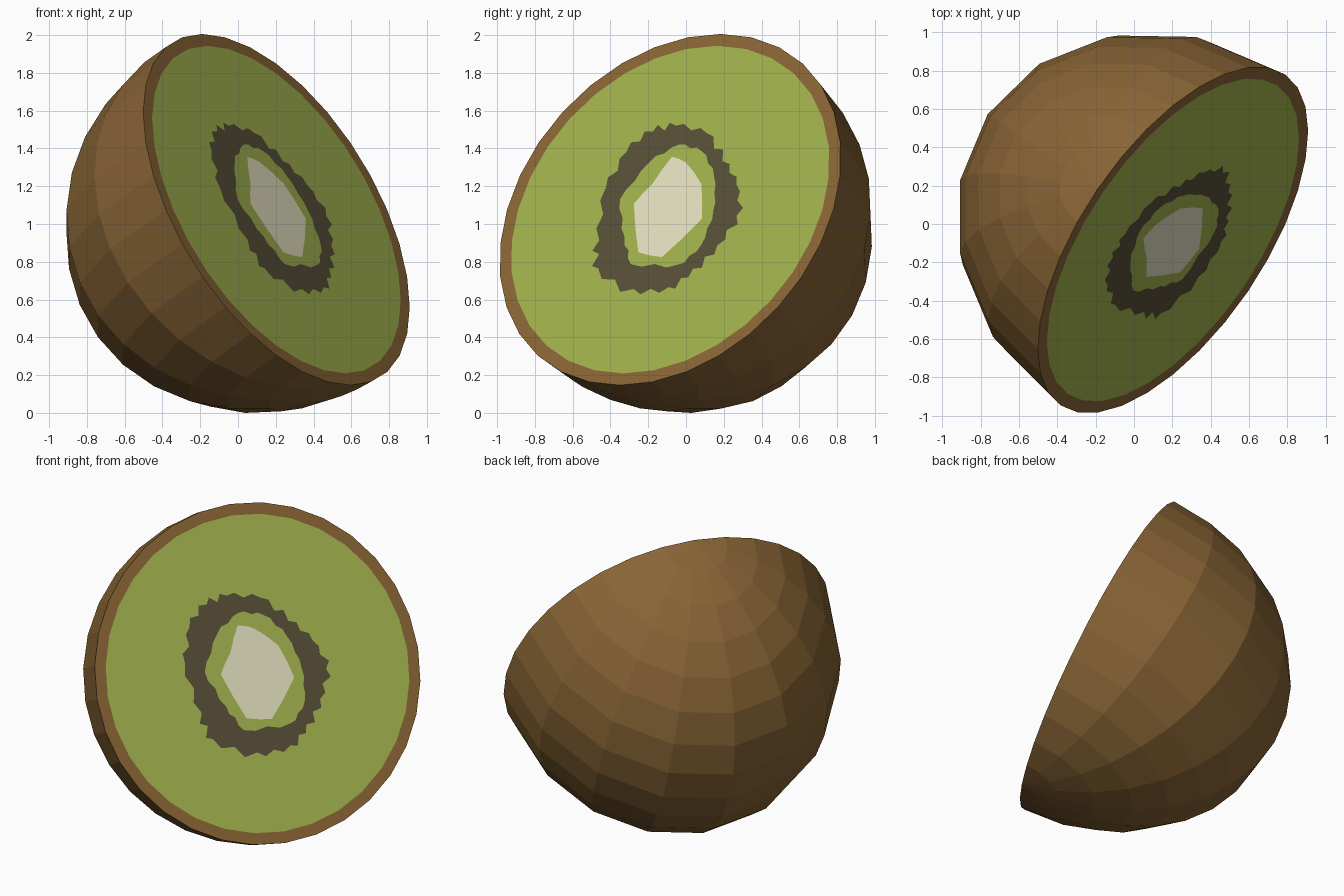
import bpy, bmesh, math, random
from mathutils import Matrix, Vector

if "Cube" in bpy.data.objects:
    bpy.data.objects.remove(bpy.data.objects["Cube"])

random.seed(4)


def material(name, rgb):
    m = bpy.data.materials.new(name)
    lin = [(c / 255 / 12.92) if c < 10 else ((c / 255 + 0.055) / 1.055) ** 2.4 for c in rgb]
    m.diffuse_color = (*lin, 1)
    m.use_nodes = True
    m.node_tree.nodes["Principled BSDF"].inputs["Base Color"].default_value = m.diffuse_color
    return m


BROWN = material("brown skin", (136, 100, 53))
GREEN = material("green flesh", (161, 176, 76))
DARK = material("dark seeds", (86, 78, 54))
CREAM = material("cream core", (226, 222, 190))

# Cut-face frame: local x is the cut normal, local z runs through the sphere poles
n = Vector((0.737, -0.50, 0.455)).normalized()
h = Vector((0, 0, 1)).cross(n).normalized()
p = n.cross(h)
frame = Matrix((n, h, p)).transposed().to_4x4()
RIM, DEPTH = 1.044, 1.20


def make_object(name, bm, mats):
    me = bpy.data.meshes.new(name)
    bm.to_mesh(me)
    bm.free()
    for m in mats:
        me.materials.append(m)
    ob = bpy.data.objects.new(name, me)
    bpy.context.collection.objects.link(ob)
    return ob


# Half fruit: faceted sphere cut through its poles, flesh inset into the cut
bm = bmesh.new()
bmesh.ops.create_uvsphere(bm, u_segments=16, v_segments=16, radius=1)
bmesh.ops.scale(bm, vec=(DEPTH, RIM, RIM), verts=bm.verts)
bmesh.ops.bisect_plane(bm, geom=bm.verts[:] + bm.edges[:] + bm.faces[:], dist=1e-4,
                       plane_co=(0, 0, 0), plane_no=(1, 0, 0), clear_outer=True)
ring = [e for e in bm.edges if e.is_boundary]
bmesh.ops.contextual_create(bm, geom=ring)
bmesh.ops.recalc_face_normals(bm, faces=bm.faces[:])
cut = max(bm.faces, key=lambda f: f.normal.x + 0.1 * len(f.verts))
bmesh.ops.inset_region(bm, faces=[cut], thickness=0.07, use_even_offset=True)
cut.material_index = 1
bm.transform(frame)
body = make_object("kiwi_half", bm, [BROWN, GREEN])

# Centre the fruit and stand it on the ground
vs = [v.co for v in body.data.vertices]
lo = [min(v[i] for v in vs) for i in range(3)]
hi = [max(v[i] for v in vs) for i in range(3)]
place = Matrix.Translation((-(lo[0] + hi[0]) / 2, -(lo[1] + hi[1]) / 2, -lo[2]))
body.data.transform(place)


def ragged(points, steps, amount):
    """Subdivide an outline and push alternate points outward at random."""
    out = []
    for i, a in enumerate(points):
        b = points[(i + 1) % len(points)]
        for k in range(steps):
            q = Vector(a).lerp(Vector(b), k / steps)
            out.append(q * (1 + random.uniform(0.3, 1) * amount * (1 if k % 2 else -1)))
    return out


def plate(name, points, height, mat):
    bm = bmesh.new()
    f = bm.faces.new([bm.verts.new((height, u, w)) for u, w in points])
    f.normal_update()
    if f.normal.x < 0:
        f.normal_flip()
    bmesh.ops.triangulate(bm, faces=[f])
    bm.transform(place @ frame)
    return make_object(name, bm, [mat])


# Painted cut-face details, stacked as thin plates
seeds = [(-.12, .51), (.10, .46), (.26, .30), (.39, .15), (.46, -.04), (.38, -.22), (.27, -.37),
         (.14, -.48), (-.09, -.50), (-.37, -.37), (-.41, -.19), (-.46, .13), (-.39, .35), (-.26, .48)]
inner = [(-.06, .39), (.10, .35), (.23, .20), (.29, -.01), (.27, -.22), (.16, -.34),
         (-.15, -.33), (-.24, -.17), (-.34, .06), (-.22, .28)]
core = [(-.08, .31), (.02, .28), (.16, .15), (.23, -.06), (.04, -.29), (-.12, -.26),
        (-.24, .03), (-.155, .15)]
plate("seed_ring", ragged(seeds, 4, 0.055), 0.003, DARK)
plate("inner_flesh", ragged(inner, 4, 0.03), 0.006, GREEN)
plate("core", ragged(core, 2, 0.02), 0.009, CREAM)
